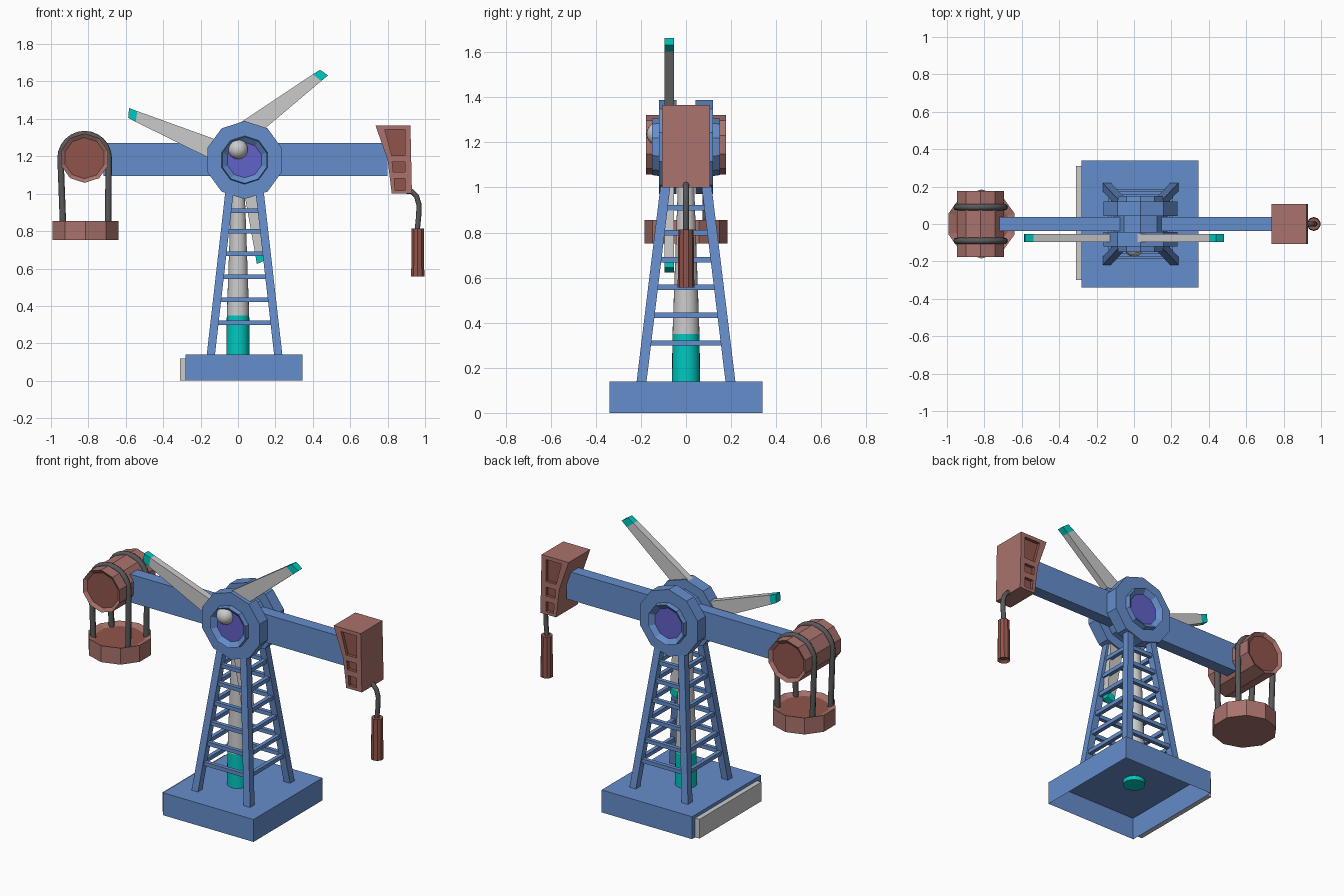
import bpy, bmesh, math
from mathutils import Matrix, Vector

if "Cube" in bpy.data.objects:
    bpy.data.objects.remove(bpy.data.objects["Cube"])


def mat(name, r, g, b):
    m = bpy.data.materials.new(name)
    m.diffuse_color = (r, g, b, 1)
    m.use_nodes = True
    m.node_tree.nodes["Principled BSDF"].inputs["Base Color"].default_value = m.diffuse_color
    return m


BLUE = mat("blue", 0.13, 0.27, 0.60)
PURPLE = mat("purple", 0.12, 0.12, 0.58)
RED = mat("red", 0.40, 0.17, 0.15)
DARK_RED = mat("dark_red", 0.28, 0.09, 0.07)
TEAL = mat("teal", 0.0, 0.58, 0.52)
IRON = mat("iron", 0.10, 0.10, 0.10)
CX, HUB_Z = 0.035, 1.18          # tower axis and hub height


def finish(name, bm, mats=()):
    bmesh.ops.recalc_face_normals(bm, faces=bm.faces)
    me = bpy.data.meshes.new(name)
    bm.to_mesh(me)
    bm.free()
    ob = bpy.data.objects.new(name, me)
    bpy.context.collection.objects.link(ob)
    for m in mats:
        me.materials.append(m)
    return ob


def loft(name, loop_a, loop_b, *mats):
    """Solid between two matching outlines."""
    bm = bmesh.new()
    a = [bm.verts.new(p) for p in loop_a]
    b = [bm.verts.new(p) for p in loop_b]
    bm.faces.new(a)
    bm.faces.new(b)
    n = len(a)
    for i in range(n):
        bm.faces.new((a[i], a[(i + 1) % n], b[(i + 1) % n], b[i]))
    return finish(name, bm, mats)


def rect(x0, x1, y0, y1, z):
    return [(x0, y0, z), (x1, y0, z), (x1, y1, z), (x0, y1, z)]


def box(name, x0, x1, y0, y1, z0, z1, *mats):
    return loft(name, rect(x0, x1, y0, y1, z0), rect(x0, x1, y0, y1, z1), *mats)


def plate(name, pts, y0, y1, *mats):
    """Front-view outline extruded along y."""
    return loft(name, [(x, y0, z) for x, z in pts], [(x, y1, z) for x, z in pts], *mats)


def drum(name, n, r0, r1, start, end, mats=(), inset=0, depth=0, caps=(1,)):
    """n-sided drum between two points; chosen ends get a recessed panel."""
    start, end = Vector(start), Vector(end)
    axis = end - start
    bm = bmesh.new()
    bmesh.ops.create_cone(bm, cap_ends=True, segments=n, radius1=r0, radius2=r1,
                          depth=axis.length)
    bmesh.ops.rotate(bm, verts=bm.verts, matrix=Matrix.Rotation(math.pi / 2, 3, 'Z'))
    if inset:
        for s in caps:
            face = next(f for f in bm.faces if f.normal.z * s > 0.9)
            bmesh.ops.inset_region(bm, faces=[face], thickness=inset, depth=-depth)
            face.material_index = len(mats) - 1
    if abs(axis.z) < 1e-6:       # lay the drum along y
        rot = Matrix.Rotation(-math.pi / 2 * math.copysign(1, axis.y), 4, 'X')
        rot = rot @ Matrix.Rotation(math.pi / 2, 4, 'Z')
    else:
        rot = Matrix.Rotation(math.pi / 2, 4, 'Z')
    bm.transform(Matrix.Translation((start + end) / 2) @ rot)
    return finish(name, bm, mats)


def tube(name, pts, r, m):
    cu = bpy.data.curves.new(name, 'CURVE')
    cu.dimensions = '3D'
    cu.bevel_depth, cu.bevel_resolution, cu.use_fill_caps = r, 2, True
    sp = cu.splines.new('POLY')
    sp.points.add(len(pts) - 1)
    for p, co in zip(sp.points, pts):
        p.co = (*co, 1)
    ob = bpy.data.objects.new(name, cu)
    bpy.context.collection.objects.link(ob)
    cu.materials.append(m)
    bpy.ops.object.select_all(action='DESELECT')
    ob.select_set(True)
    bpy.context.view_layer.objects.active = ob
    bpy.ops.object.convert(target='MESH')
    bpy.ops.object.shade_smooth_by_angle(angle=math.radians(50))


# base: block hollowed from below, with a side strip
base = box("base", -0.28, 0.345, -0.34, 0.34, 0, 0.14, BLUE)
bm = bmesh.new()
bm.from_mesh(base.data)
bm.normal_update()
under = next(f for f in bm.faces if f.normal.z < -0.9)
bmesh.ops.inset_region(bm, faces=[under], thickness=0.02)
bmesh.ops.translate(bm, verts=under.verts, vec=(0, 0, 0.125))
bm.to_mesh(base.data)
bm.free()
box("base_side_strip", -0.31, -0.28, -0.30, 0.31, 0, 0.12)

# central column
for ob in (drum("column_foot", 24, 0.063, 0.06, (0, 0, 0.10), (0, 0, 0.35), [TEAL]),
           drum("column", 24, 0.06, 0.033, (0, 0, 0.35), (0, 0, 1.10))):
    for p in ob.data.polygons:
        p.use_smooth = len(p.vertices) == 4


# tower legs and rungs
def spread(z):
    t = (z - 0.14) / 0.86
    return 0.18 - 0.098 * t, 0.197 - 0.105 * t


def leg_section(sx, sy, z, h=0.022):
    ox, oy = spread(z)
    x, y = CX + sx * ox, sy * oy
    return rect(x - h, x + h, y - h, y + h, z)


for sx in (-1, 1):
    for sy in (-1, 1):
        loft("tower_leg", leg_section(sx, sy, 0.13), leg_section(sx, sy, 1.06), BLUE)
for z in (0.31, 0.433, 0.557, 0.68, 0.80, 0.91):
    ox, oy = spread(z)
    h = 0.012
    for s in (-1, 1):
        box("rung_x", CX - ox, CX + ox, s * oy - h, s * oy + h, z - h, z + h, BLUE)
        x = CX + s * ox
        box("rung_y", x - h, x + h, -oy, oy, z - h, z + h, BLUE)

# beam and hub
box("beam", -0.72, 0.80, -0.037, 0.037, 1.095, 1.27, BLUE)
drum("hub_core", 10, 0.15, 0.15, (CX, -0.05, HUB_Z), (CX, 0.05, HUB_Z), [BLUE])
for s in (-1, 1):
    drum("hub_disc", 10, 0.209, 0.209, (CX, s * 0.043, HUB_Z), (CX, s * 0.12, HUB_Z), [BLUE])
    drum("hub_ring", 10, 0.13, 0.125, (CX, s * 0.115, HUB_Z), (CX, s * 0.15, HUB_Z),
         [BLUE, PURPLE], inset=0.03, depth=0.025)

# rotor: ball cap and three skewed blades with coloured tips
bm = bmesh.new()
bmesh.ops.create_uvsphere(bm, u_segments=20, v_segments=12, radius=0.053,
                          matrix=Matrix.Translation((0, -0.122, 1.238)))
for f in bm.faces:
    f.smooth = True
finish("rotor_cap", bm)
BLADE = [(0.05, 0.105), (0.05, -0.010), (0.575, -0.027), (0.565, 0.030)]
TIP = [(0.565, 0.030), (0.575, -0.027), (0.622, -0.029), (0.610, 0.022)]
for deg in (42, 162, 282):
    c, s = math.cos(math.radians(deg)), math.sin(math.radians(deg))
    for name, outline, m in (("blade", BLADE, ()), ("blade_tip", TIP, (TEAL,))):
        pts = [(u * c - v * s, 1.238 + u * s + v * c) for u, v in outline]
        plate(name, pts, -0.095, -0.053, *m)

# left end: drum, straps and hanging pan
DX, DZ = -0.82, 1.19
drum("drum", 10, 0.132, 0.132, (DX, -0.177, DZ), (DX, 0.177, DZ), [RED, DARK_RED],
     inset=0.022, depth=0.015, caps=(-1, 1))
drum("pan", 10, 0.185, 0.185, (-0.815, 0, 0.752), (-0.815, 0, 0.855), [RED, DARK_RED],
     inset=0.04, depth=0.015)
for y in (-0.09, 0.09):
    arc = [(DX + 0.129 * math.cos(a), y, DZ + 0.129 * math.sin(a))
           for a in [math.pi * i / 12 for i in range(13)]]
    tube("strap", [(DX + 0.125, y, 0.82)] + arc + [(DX - 0.115, y, 0.82)], 0.017, IRON)

# right end: tapered block with recessed pockets on both sides
block = plate("end_block", [(0.735, 1.365), (0.922, 1.365), (0.93, 1.0), (0.822, 1.0),
                            (0.80, 1.18)], -0.107, 0.107, RED)
POCKETS = [[(0.785, 1.342), (0.893, 1.342), (0.893, 1.205), (0.822, 1.205)],
           [(0.824, 1.17), (0.893, 1.17), (0.893, 1.115), (0.830, 1.115)],
           [(0.835, 1.08), (0.893, 1.08), (0.893, 1.018), (0.840, 1.018)]]
for pts in POCKETS:
    for s in (-1, 1):
        cutter = plate("pocket_cutter", pts, s * 0.087, s * 0.14, DARK_RED)
        cutter.hide_render = True
        cutter.hide_set(True)
        mod = block.modifiers.new("pocket", 'BOOLEAN')
        mod.object, mod.operation, mod.solver = cutter, 'DIFFERENCE', 'EXACT'
        mod.material_mode = 'TRANSFER'

# hanging cord and handle
tube("handle_cord", [(0.90, 0, 1.012), (0.93, 0, 1.012), (0.955, 0, 0.985), (0.968, 0, 0.94),
                     (0.966, 0, 0.88), (0.958, 0, 0.80)], 0.014, IRON)
drum("handle", 10, 0.037, 0.034, (0.961, 0, 0.557), (0.961, 0, 0.813), [DARK_RED],
     inset=0.016, depth=0.015, caps=(-1,))
